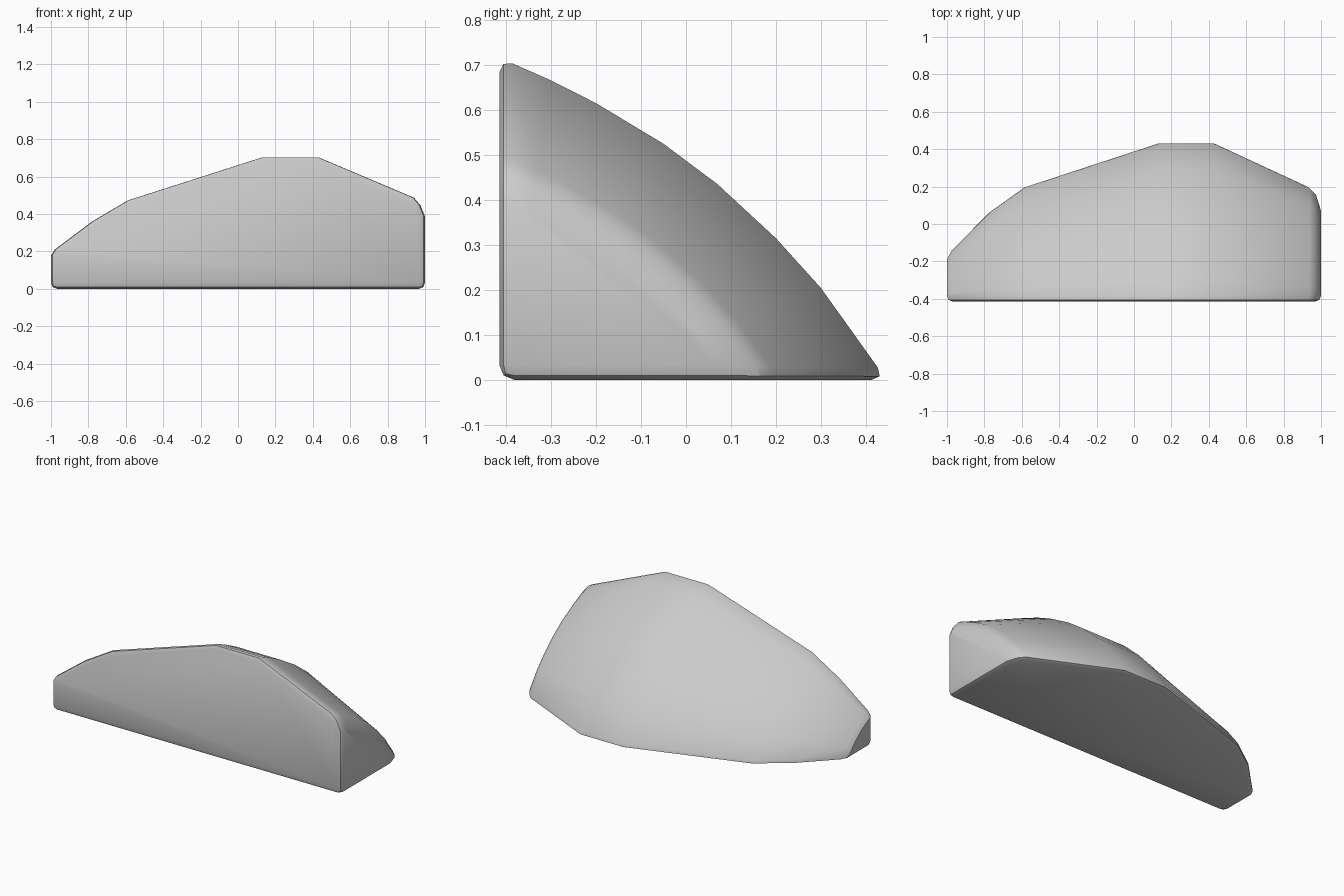
import bpy, bmesh, math

if "Cube" in bpy.data.objects:
    bpy.data.objects.remove(bpy.data.objects["Cube"])

FRONT = -0.415

# Unit cross-section of the curved back: (depth, height)
ARC = [(0, 1), (0.13, 0.932), (0.25, 0.859), (0.424, 0.733), (0.563, 0.608),
       (0.714, 0.44), (0.83, 0.286), (1, 0)]

# Stations along the length: x, depth, height
STATIONS = [(-1.0, 0.25, 0.19), (-0.98, 0.288, 0.222), (-0.78, 0.49, 0.372),
            (-0.59, 0.625, 0.485), (0.13, 0.861, 0.716), (0.43, 0.861, 0.716),
            (0.94, 0.625, 0.50), (0.975, 0.59, 0.46), (1.0, 0.51, 0.40)]

bm = bmesh.new()

# One ring per station, starting at the front bottom corner
rings = []
for x, depth, height in STATIONS:
    pts = [(0, 0)] + ARC
    rings.append([bm.verts.new((x, FRONT + u * depth, v * height)) for u, v in pts])

# Curved skin between stations
n = len(rings[0])
for a, b in zip(rings, rings[1:]):
    for i in range(1, n - 1):
        bm.faces.new((a[i], a[i + 1], b[i + 1], b[i]))

# Flat ends, front and underside
bm.faces.new(rings[0])
bm.faces.new(rings[-1])
front = bm.faces.new([rings[0][0], rings[-1][0]] + [r[1] for r in reversed(rings)])
base = bm.faces.new([rings[0][0], rings[-1][0]] + [r[-1] for r in reversed(rings)])
bmesh.ops.recalc_face_normals(bm, faces=bm.faces[:])

# Round the rims of the two big flat faces
rim = list(set(front.edges) | set(base.edges))
bmesh.ops.bevel(bm, geom=rim, offset=0.043, offset_type='OFFSET', segments=2,
                profile=0.5, affect='EDGES', clamp_overlap=True)
bmesh.ops.recalc_face_normals(bm, faces=bm.faces[:])

mesh = bpy.data.meshes.new("wedge_body")
bm.to_mesh(mesh)
bm.free()
body = bpy.data.objects.new("wedge_body", mesh)
bpy.context.collection.objects.link(body)
bpy.context.view_layer.objects.active = body
body.select_set(True)
bpy.ops.object.shade_smooth_by_angle(angle=math.radians(30))
